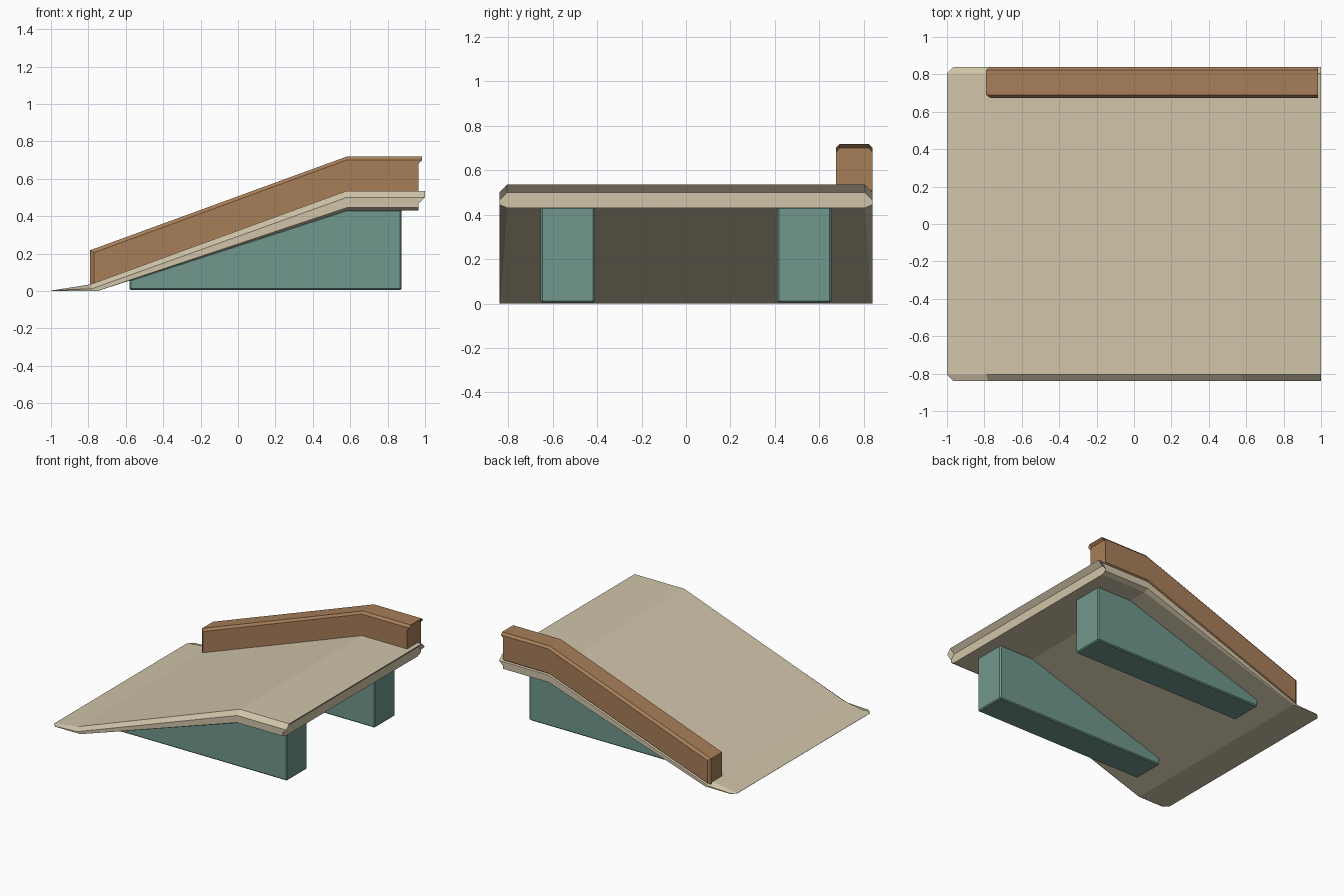
import bpy, bmesh

if "Cube" in bpy.data.objects:
    bpy.data.objects.remove(bpy.data.objects["Cube"])


def material(name, color):
    m = bpy.data.materials.new(name)
    m.diffuse_color = (*color, 1)
    m.use_nodes = True
    m.node_tree.nodes["Principled BSDF"].inputs["Base Color"].default_value = m.diffuse_color
    return m


CREAM = material("cream", (0.64, 0.56, 0.40))
BROWN = material("brown", (0.39, 0.21, 0.10))
TEAL = material("teal", (0.16, 0.31, 0.27))


def finish(bm, name, mat):
    bmesh.ops.recalc_face_normals(bm, faces=bm.faces)
    me = bpy.data.meshes.new(name)
    bm.to_mesh(me)
    bm.free()
    me.materials.append(mat)
    ob = bpy.data.objects.new(name, me)
    bpy.context.collection.objects.link(ob)
    return ob


def chamfered_strip(name, mat, sections, lip, yc=0.0):
    """Loft half sections (top, upper side, lower side, bottom), mirrored about
    yc. The last end is undercut below its overhanging top lip."""
    bm = bmesh.new()
    halves = []
    for s in (1, -1):
        new = lambda p: bm.verts.new((p[0], yc + s * p[1], p[2]))
        halves.append(([[new(p) for p in sec] for sec in sections],
                       [new(p) for p in lip]))
    (ra, la), (rb, lb) = halves
    for rows, (c, d) in halves:
        for i, (a, b) in enumerate(zip(rows, rows[1:])):
            last = i == len(rows) - 2
            bm.faces.new((a[0], b[0], b[1], a[1]))
            side = [a[1], b[1], d, b[2], a[2]] if last else [a[1], b[1], b[2], a[2]]
            bm.faces.new(side)
            bm.faces.new((a[2], b[2], b[3], a[3]))
        bm.faces.new(rows[0])                       # start chamfer
        t, st, sb, bo = rows[-1]
        bm.faces.new((t, st, c))                    # lip corner
        bm.faces.new((st, d, c))
        bm.faces.new((c, d, sb, bo))
    for k in (0, 3):                                # top and bottom
        for i in range(len(ra) - 1):
            bm.faces.new((ra[i][k], ra[i + 1][k], rb[i + 1][k], rb[i][k]))
    bm.faces.new((ra[0][0], ra[0][3], rb[0][3], rb[0][0]))
    bm.faces.new((ra[-1][0], la[0], lb[0], rb[-1][0]))
    bm.faces.new((la[0], ra[-1][3], rb[-1][3], lb[0]))
    return finish(bm, name, mat)


# ramp deck: thin toe, slope, level landing
chamfered_strip("ramp_deck", CREAM, [
    [(-1.0, .805, .002), (-.965, .84, .004), (-.965, .84, 0), (-1.0, .805, 0)],
    [(-.79, .805, .035), (-.78, .84, .012), (-.75, .84, .001), (-.75, .835, 0)],
    [(.58, .805, .535), (.58, .84, .50), (.58, .84, .445), (.58, .805, .43)],
    [(1.0, .805, .535), (1.0, .84, .50), (.965, .84, .445), (.965, .805, .43)],
], [(.965, .805, .50), (.965, .84, .465)])

# raised kerb along the back edge
chamfered_strip("side_rail", BROWN, [
    [(-.79, .0665, .218), (-.77, .0825, .205), (-.77, .0825, .03), (-.79, .0665, .02)],
    [(.58, .0665, .718), (.58, .0825, .70), (.58, .0825, .515), (.58, .0665, .50)],
    [(.985, .0665, .718), (.985, .0825, .70), (.965, .0825, .515), (.965, .0665, .50)],
], [(.965, .0665, .70), (.965, .0825, .68)], yc=.7575)

# two wedge supports below the deck
WEDGE = [(-.58, .004), (.875, .004), (.875, .435), (.58, .435), (-.58, .06)]
for label, y0 in (("front", -.655), ("back", .41)):
    bm = bmesh.new()
    face = bm.faces.new([bm.verts.new((x, y0, z)) for x, z in WEDGE])
    ext = bmesh.ops.extrude_face_region(bm, geom=[face])
    for v in ext["geom"]:
        if isinstance(v, bmesh.types.BMVert):
            v.co.y += .245
    if not any(f.normal.y < 0 and f.calc_center_median().y < y0 + .01 for f in bm.faces):
        bm.normal_update()
    ob = finish(bm, label + "_support", TEAL)
    bev = ob.modifiers.new("chamfer", "BEVEL")
    bev.width = .008
    bev.segments = 1
